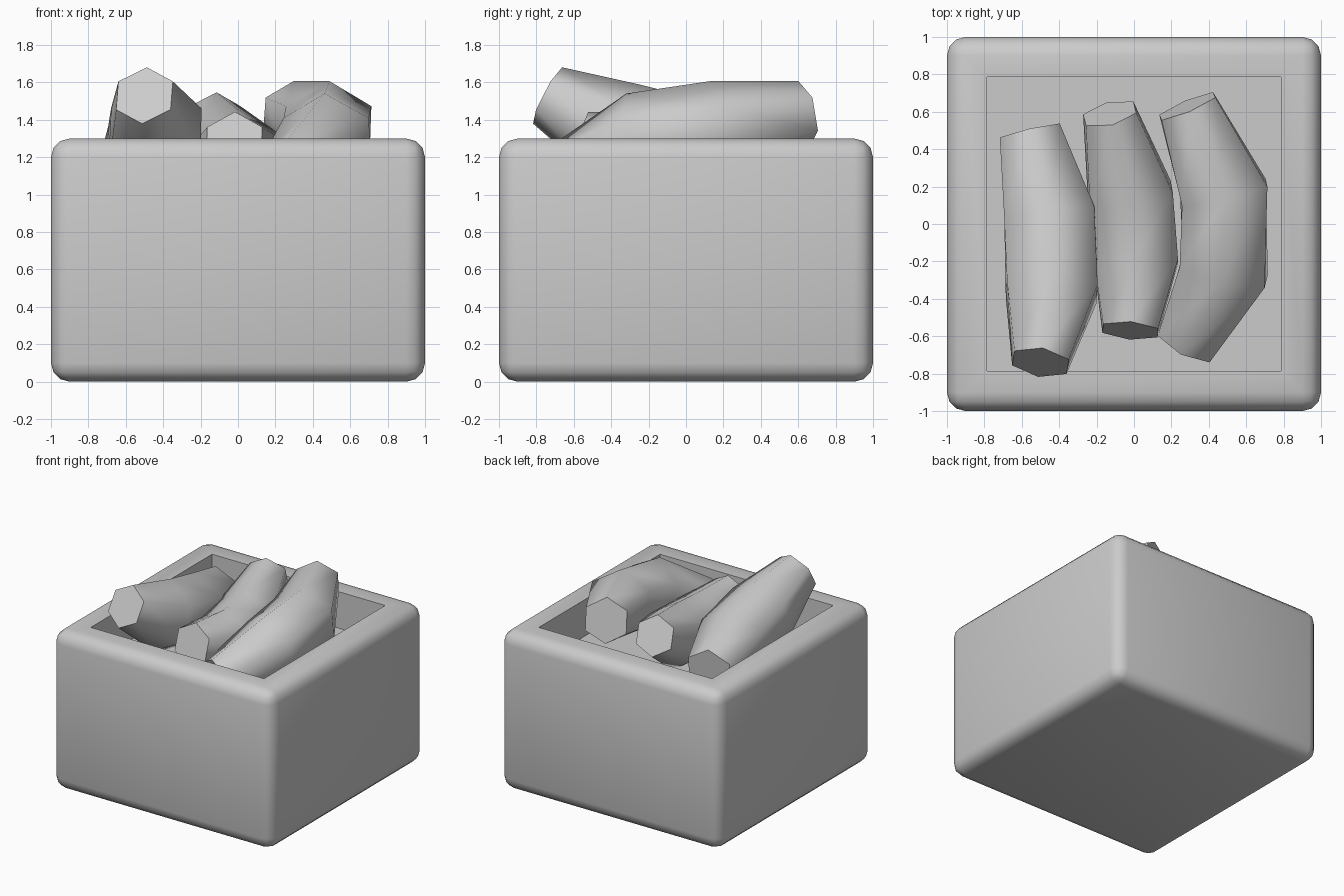
import bpy, bmesh, math
from mathutils import Vector

if "Cube" in bpy.data.objects:
    bpy.data.objects.remove(bpy.data.objects["Cube"])


def finish(name, bm, angle):
    bmesh.ops.recalc_face_normals(bm, faces=bm.faces[:])
    mesh = bpy.data.meshes.new(name)
    bm.to_mesh(mesh)
    bm.free()
    obj = bpy.data.objects.new(name, mesh)
    bpy.context.collection.objects.link(obj)
    bpy.ops.object.select_all(action='DESELECT')
    obj.select_set(True)
    bpy.context.view_layer.objects.active = obj
    bpy.ops.object.shade_smooth_by_angle(angle=math.radians(angle))
    return obj


# Crate: rounded block with a square recess in the top
bm = bmesh.new()
bmesh.ops.create_cube(bm, size=1)
for v in bm.verts:
    v.co = (v.co.x * 2, v.co.y * 2, (v.co.z + 0.5) * 1.3)
bmesh.ops.bevel(bm, geom=bm.edges[:], offset=0.1, segments=3, profile=0.5,
                affect='EDGES')
bm.normal_update()
top = max(bm.faces, key=lambda f: f.calc_center_median().z + f.calc_area())
top = max((f for f in bm.faces if f.normal.z > 0.99), key=lambda f: f.calc_area())
bmesh.ops.inset_region(bm, faces=[top], thickness=0.16)
new = bmesh.ops.extrude_discrete_faces(bm, faces=[top])['faces']
for v in new[0].verts:
    v.co.z = 1.0
finish("crate", bm, 40)


# Fruit: six-sided tapered tube swept along four points (x, y, z, radius)
def fruit(name, path):
    bm = bmesh.new()
    pts = [Vector(p[:3]) for p in path]
    rings = []
    for i, (p, row) in enumerate(zip(pts, path)):
        d = (pts[min(i + 1, len(pts) - 1)] - pts[max(i - 1, 0)]).normalized()
        side = d.cross(Vector((0, 0, 1))).normalized()
        up = side.cross(d)
        angles = [math.radians(90 + 60 * k) for k in range(6)]
        rings.append([bm.verts.new(p + row[3] * (side * math.cos(a) + up * math.sin(a)))
                      for a in angles])
    for a, b in zip(rings, rings[1:]):
        for k in range(6):
            bm.faces.new((a[k], a[k - 1], b[k - 1], b[k]))
    bm.faces.new(rings[0])
    bm.faces.new(rings[-1])
    finish(name, bm, 62)


fruit("left_fruit", [(-0.50, -0.74, 1.53, 0.17), (-0.44, -0.36, 1.33, 0.28),
                     (-0.45, 0.04, 1.23, 0.28), (-0.555, 0.49, 1.18, 0.19)])
fruit("middle_fruit", [(-0.02, -0.57, 1.28, 0.17), (0.01, -0.20, 1.17, 0.26),
                       (-0.02, 0.16, 1.21, 0.26), (-0.13, 0.59, 1.40, 0.16)])
fruit("right_fruit", [(0.28, -0.64, 1.11, 0.18), (0.48, -0.25, 1.28, 0.27),
                      (0.48, 0.17, 1.34, 0.27), (0.285, 0.63, 1.43, 0.18)])
